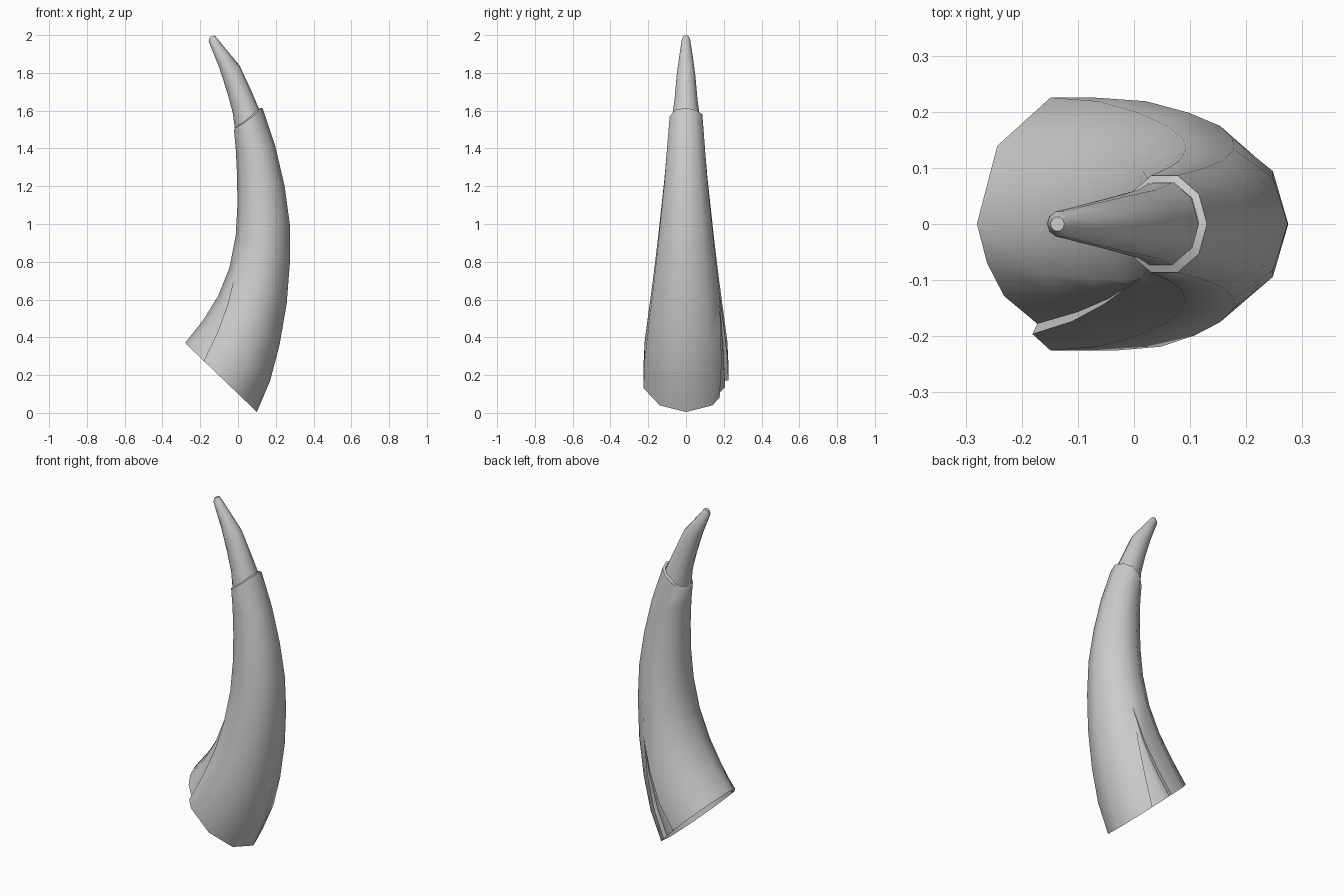
import bpy, bmesh, math
from mathutils import Vector

if "Cube" in bpy.data.objects:
    bpy.data.objects.remove(bpy.data.objects["Cube"])

SIDES = 10
# rings: inner edge x,z / outer edge x,z / half width in y
SHEATH = [(-.28, .37, .10, .005, .237), (-.185, .49, .17, .17, .230), (-.105, .62, .22, .36, .209),
          (-.045, .77, .258, .58, .184), (-.012, .94, .275, .80, .160), (-.003, 1.10, .274, 1.0, .140),
          (-.005, 1.26, .247, 1.2, .120), (-.012, 1.40, .198, 1.41, .105), (-.022, 1.50, .13, 1.615, .091)]
TIP = [(-.015, 1.49, .115, 1.60, .078), (-.028, 1.59, .075, 1.695, .064), (-.055, 1.69, .008, 1.84, .052),
       (-.10, 1.83, -.055, 1.915, .038), (-.155, 1.965, -.112, 1.985, .023), (-.149, 1.99, -.124, 1.999, .013)]
# chips: apex column, apex ring, [(column, depth) at the base]
CHIPS = [(1, 3.3, [(.5, 0), (1, .02), (1.66, .022), (1.66, 0)]),
         (7, 3.0, [(6.45, 0), (6.45, .022), (7, .02), (7.35, .02), (7.35, 0)])]


def corner(ring, k):
    """Corner k of the ring polygon; 0 is the inner edge, 5 the outer edge."""
    xi, zi, xo, zo, b = ring
    a, o = Vector((xi, 0, zi)), Vector((xo, 0, zo))
    t = 2 * math.pi * k / SIDES
    return (a + o) / 2 + (a - o) / 2 * math.cos(t) + Vector((0, -b * math.sin(t), 0))


def on_ring(ring, u, depth=0):
    k = math.floor(u)
    p = corner(ring, k).lerp(corner(ring, k + 1), u - k)
    c = (corner(ring, 0) + corner(ring, 5)) / 2
    return p + (c - p).normalized() * depth


def loft(name, rows, cap_end):
    bm = bmesh.new()
    vs = [[bm.verts.new(p) for p in row] for row in rows]
    n = len(vs[0])
    for r0, r1 in zip(vs, vs[1:]):
        for i in range(n):
            j = (i + 1) % n
            bm.faces.new((r0[i], r0[j], r1[j], r1[i]))
    if cap_end:
        bm.faces.new(vs[-1])
    bmesh.ops.remove_doubles(bm, verts=bm.verts, dist=.0005)
    bmesh.ops.recalc_face_normals(bm, faces=bm.faces)
    me = bpy.data.meshes.new(name)
    bm.to_mesh(me)
    bm.free()
    ob = bpy.data.objects.new(name, me)
    bpy.context.collection.objects.link(ob)
    bpy.context.view_layer.objects.active = ob
    ob.select_set(True)
    bpy.ops.object.shade_smooth_by_angle(angle=math.radians(42))
    ob.select_set(False)


def sheath_row(i, ring):
    """Ten corners, with extra columns that close up towards each chip's apex."""
    row = []
    for k in range(SIDES):
        chip = next((c for c in CHIPS if c[0] == k), None)
        if chip:
            f = max(0, 1 - i / chip[1])
            row += [on_ring(ring, k + (u - k) * f, d * min(1, f * 1.6)) for u, d in chip[2]]
        else:
            row.append(on_ring(ring, k))
    return row


# horn sheath with two chipped cracks and a ragged upper lip
rows = [sheath_row(i, r) for i, r in enumerate(SHEATH)]
for p in rows[-1]:
    p.z += .10 * p.y + .012 * math.sin(p.y * 70)
axis = sum(rows[-1], Vector()) / len(rows[-1])
rows.append([axis.lerp(p, .82) + Vector((0, 0, .008)) for p in rows[-1]])
loft("horn_sheath", rows, False)

# bare horn tip emerging from the sheath
loft("horn_tip", [[corner(r, k) for k in range(SIDES)] for r in TIP], True)
